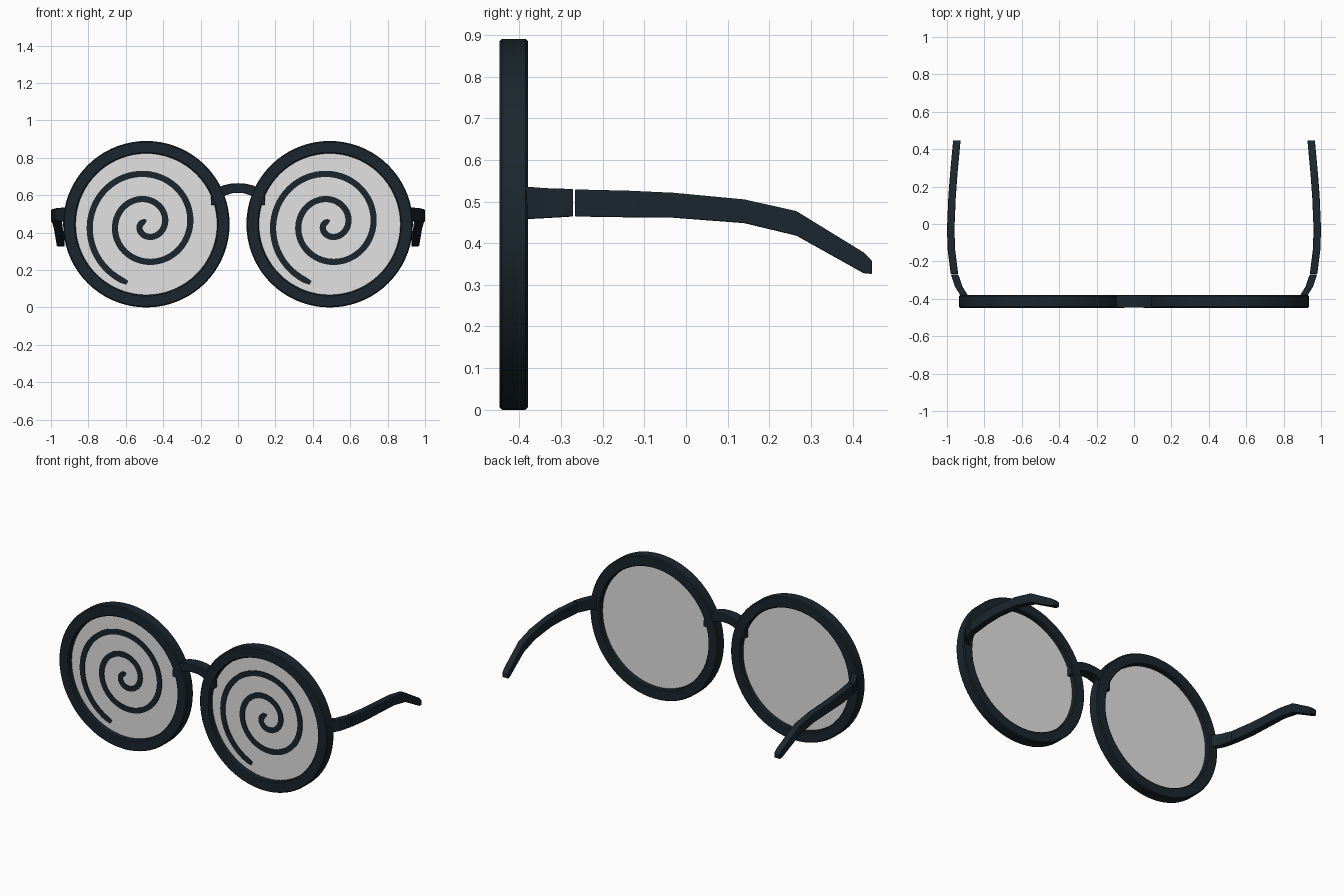
import bpy, bmesh, math

if "Cube" in bpy.data.objects:
    bpy.data.objects.remove(bpy.data.objects["Cube"])

def material(name, rgb):
    m = bpy.data.materials.new(name)
    m.diffuse_color = (*rgb, 1)
    m.use_nodes = True
    m.node_tree.nodes["Principled BSDF"].inputs["Base Color"].default_value = m.diffuse_color
    return m

FRAME = material("dark_slate_frame", (0.0105, 0.0195, 0.027))
GREY = material("pale_grey_lens", (0.76, 0.76, 0.76))
CX, CZ = 0.49, 0.445          # lens centre
Y0, Y1 = -0.448, -0.379       # front and back of the frame

def finish(bm, name, mat, smooth=True, bevel=0):
    bmesh.ops.recalc_face_normals(bm, faces=bm.faces)
    me = bpy.data.meshes.new(name)
    bm.to_mesh(me)
    bm.free()
    me.materials.append(mat)
    ob = bpy.data.objects.new(name, me)
    bpy.context.collection.objects.link(ob)
    if bevel:
        b = ob.modifiers.new("bevel", 'BEVEL')
        b.width, b.segments, b.limit_method = bevel, 2, 'ANGLE'
        b.angle_limit = math.radians(40)
    if smooth:
        bpy.ops.object.select_all(action='DESELECT')
        ob.select_set(True)
        bpy.context.view_layer.objects.active = ob
        bpy.ops.object.shade_smooth_by_angle(angle=math.radians(35))
    return ob

def loft(name, sections, mat, closed=False, **kw):
    """Skin a row of matching cross-section loops."""
    bm = bmesh.new()
    rings = [[bm.verts.new(p) for p in s] for s in sections]
    n = len(rings[0])
    pairs = list(zip(rings, rings[1:]))
    if closed:
        pairs.append((rings[-1], rings[0]))
    for a, b in pairs:
        for i in range(n):
            bm.faces.new((a[i], a[(i + 1) % n], b[(i + 1) % n], b[i]))
    if not closed:
        bm.faces.new(rings[0])
        bm.faces.new(rings[-1])
    return finish(bm, name, mat, **kw)

def ribbon(name, path, half, y0, y1, mat, **kw):
    """Sweep a flat rectangle along an (x, z, half-width factor) path."""
    secs = []
    for i, (x, z, k) in enumerate(path):
        a, b = path[max(i - 1, 0)], path[min(i + 1, len(path) - 1)]
        dx, dz = b[0] - a[0], b[1] - a[1]
        d = math.hypot(dx, dz)
        nx, nz = -dz / d * half * k, dx / d * half * k
        secs.append([(x + nx, y0, z + nz), (x + nx, y1, z + nz),
                     (x - nx, y1, z - nz), (x - nx, y0, z - nz)])
    return loft(name, secs, mat, **kw)

# Rim profile (radius, y) with small chamfers
c = 0.006
R_OUT, R_IN = 0.445, 0.378
rim_profile = [(R_OUT, Y0 + c), (R_OUT, Y1 - c), (R_OUT - c, Y1), (R_IN + c, Y1),
               (R_IN, Y1 - c), (R_IN, Y0 + c), (R_IN + c, Y0), (R_OUT - c, Y0)]

# Spiral centre line, narrowed at both ends
spiral = []
N = 150
for i in range(N + 1):
    deg = 120 + (972 - 120) * i / N
    r = 0.031 + (deg - 180) / 720 * 0.271
    t = math.radians(deg)
    k = 0.7 if i in (0, N) else 1
    spiral.append((r * math.cos(t), r * math.sin(t), k))

# Temple sections (y, x centre, z low, z high), split at the hinge
hinge_arm = [(-0.40, 0.897, .457, .537), (-0.375, 0.912, .458, .535),
             (-0.337, 0.936, .460, .532), (-0.271, 0.959, .464, .530)]
temple = [(-0.267, 0.960, .464, .529), (-0.14, 0.976, .462, .526),
          (-0.03, 0.980, .461, .521), (0.14, 0.973, .448, .505),
          (0.265, 0.964, .418, .477), (0.426, 0.949, .328, .378),
          (0.447, 0.947, .326, .357)]

def arm(name, pts, s):
    h = 0.020
    loft(name, [[(s * (x - h), y, a), (s * (x + h), y, a),
                 (s * (x + h), y, b), (s * (x - h), y, b)] for y, x, a, b in pts],
         FRAME, bevel=0.003)

for side, s in (("left", -1), ("right", 1)):
    x0 = s * CX
    # Round rim
    loft(side + "_rim",
         [[(x0 + r * math.cos(t), y, CZ + r * math.sin(t)) for r, y in rim_profile]
          for t in (math.tau * i / 72 for i in range(72))], FRAME, closed=True)
    # Thin lens disc
    loft(side + "_lens",
         [[(x0 + 0.385 * math.cos(math.tau * i / 72), y,
            CZ + 0.385 * math.sin(math.tau * i / 72)) for i in range(72)]
          for y in (-0.416, -0.410)], GREY)
    # Painted spiral on the front of the lens
    ribbon(side + "_spiral", [(x0 + x, CZ + z, k) for x, z, k in spiral],
           0.0165, -0.421, -0.415, FRAME)
    # Temple arms
    arm(side + "_hinge_arm", hinge_arm, s)
    arm(side + "_temple", temple, s)

# Arched bridge ending in small tabs inside the rims
half = [(0.117, 0.548, 1.1), (0.116, 0.585, 1.1), (0.102, 0.611, 1.05),
        (0.07, 0.627, 1.05), (0.035, 0.636, 1)]
path = [(-x, z, k) for x, z, k in half] + [(0, 0.638, 1)] + half[::-1]
ribbon("bridge", path, 0.026, Y0 + 0.001, Y1 - 0.001, FRAME, bevel=0.003)
